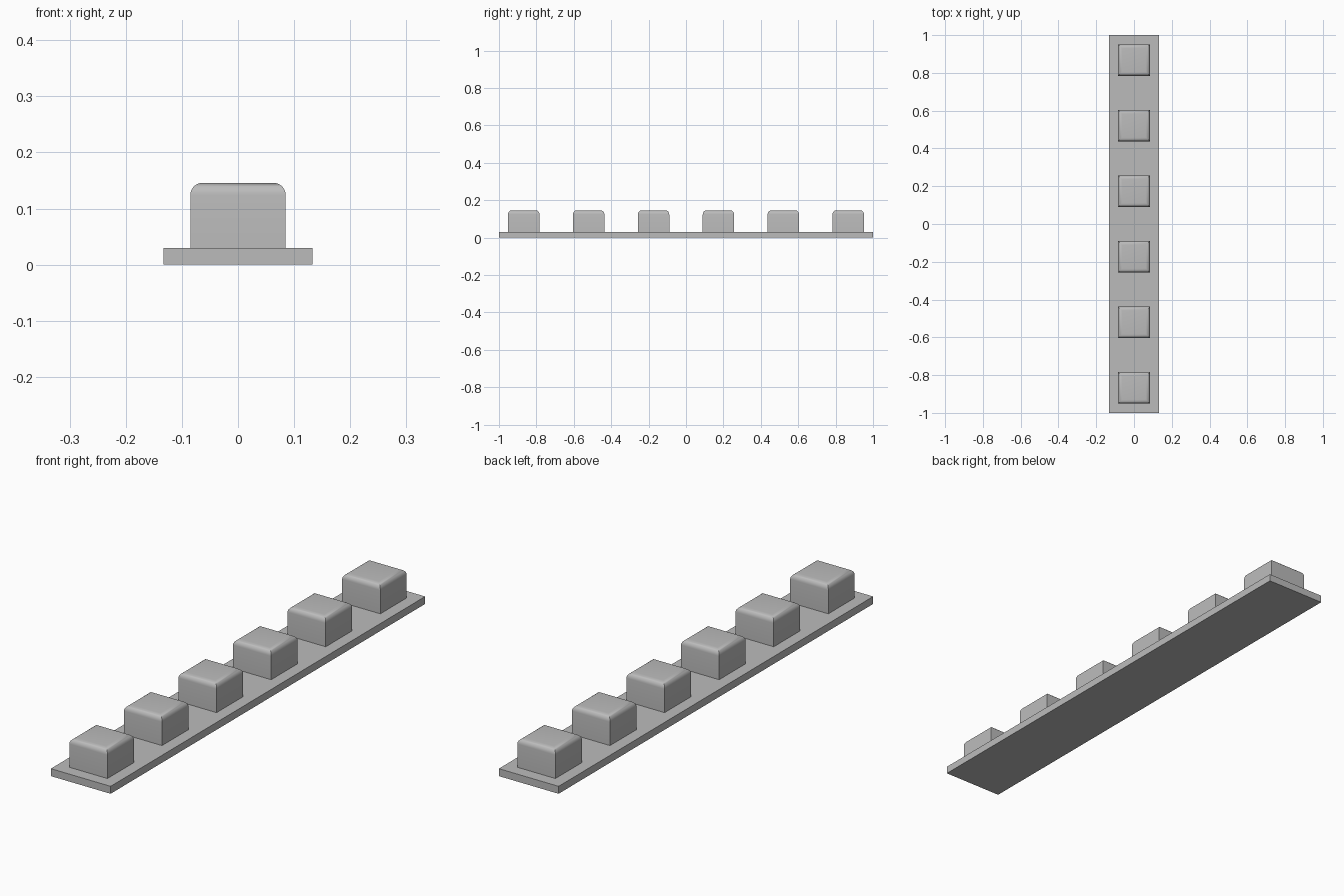
import bpy, bmesh
from mathutils import Matrix

cube = bpy.data.objects.get("Cube")
if cube:
    bpy.data.objects.remove(cube, do_unlink=True)

grey = bpy.data.materials.new("plain_grey")
grey.use_nodes = True
colour = (0.5, 0.5, 0.5, 1)
grey.diffuse_color = colour
grey.node_tree.nodes["Principled BSDF"].inputs["Base Color"].default_value = colour


def block(name, size, centre_y, bottom, top_radius=0):
    """Box standing on 'bottom', with its top edges optionally rounded."""
    bm = bmesh.new()
    bmesh.ops.create_cube(bm, size=1, matrix=Matrix.Diagonal((*size, 1)))
    if top_radius:
        rim = [e for e in bm.edges if all(v.co.z > 0 for v in e.verts)]
        bmesh.ops.bevel(bm, geom=rim, offset=top_radius, segments=6,
                        profile=0.5, affect='EDGES')
    mesh = bpy.data.meshes.new(name)
    bm.to_mesh(mesh)
    bm.free()
    mesh.materials.append(grey)
    obj = bpy.data.objects.new(name, mesh)
    obj.location = (0, centre_y, bottom + size[2] / 2)
    bpy.context.collection.objects.link(obj)
    if top_radius:
        bpy.ops.object.select_all(action='DESELECT')
        obj.select_set(True)
        bpy.context.view_layer.objects.active = obj
        bpy.ops.object.shade_smooth_by_angle(angle=0.6)
    return obj


# Long flat base strip
base_height = 0.03
block("base_strip", (0.266, 2, base_height), 0, 0)

# Row of evenly spaced studs with rounded tops
count, spacing = 6, 0.347
for i in range(count):
    y = (i - (count - 1) / 2) * spacing
    block(f"stud_{i + 1}", (0.17, 0.168, 0.116), y, base_height, 0.022)
